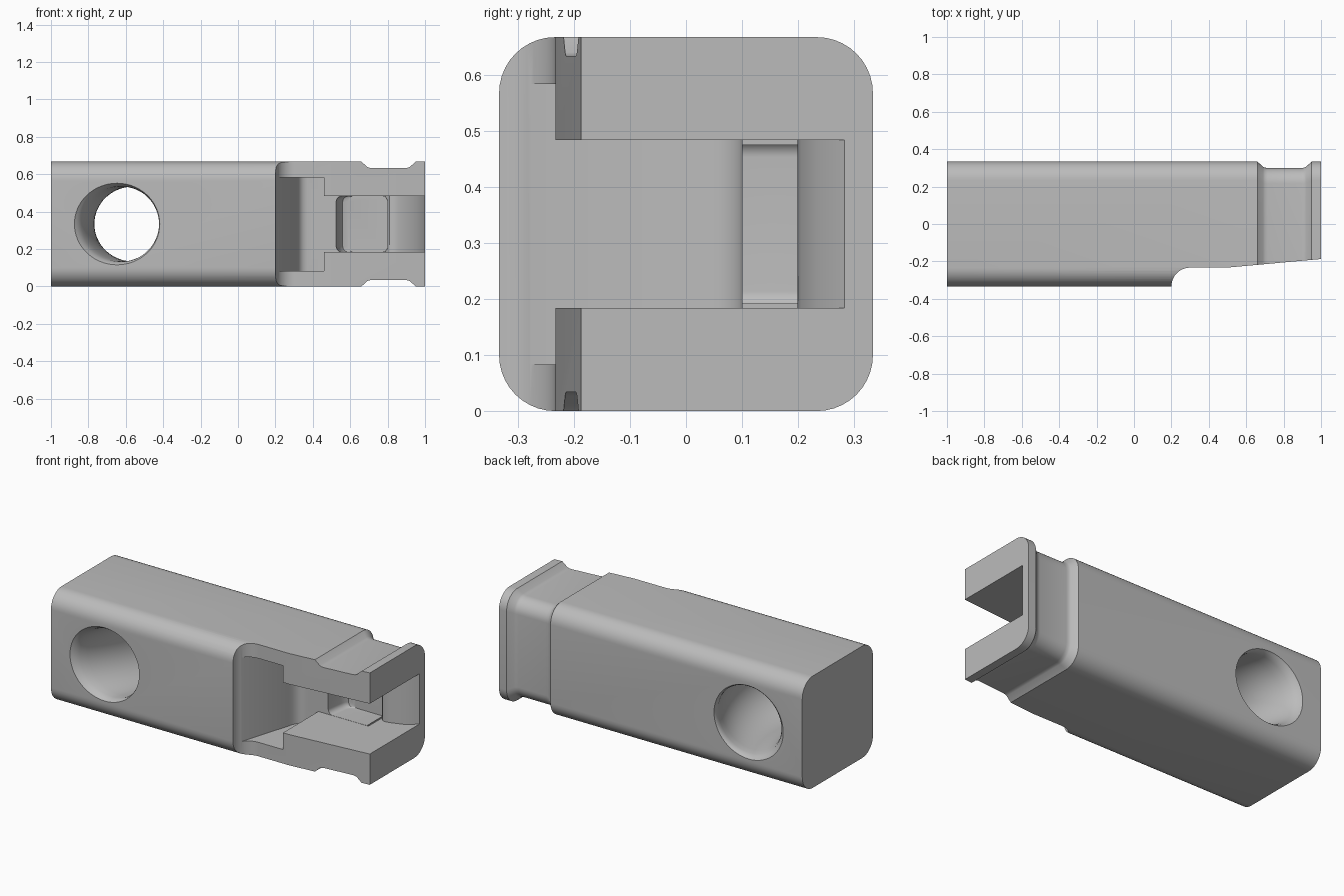
import bpy, bmesh
from math import sin, cos, pi

if "Cube" in bpy.data.objects:
    bpy.data.objects.remove(bpy.data.objects["Cube"])

HALF = 1 / 3          # half width of the square bar
MID = HALF            # height of the bar axis

grey = bpy.data.materials.new("plain grey")
grey.use_nodes = True
colour = (0.5, 0.5, 0.5, 1)
grey.diffuse_color = colour
grey.node_tree.nodes["Principled BSDF"].inputs["Base Color"].default_value = colour


def loft(name, rings):
    """Closed solid through rings that share a point count."""
    bm = bmesh.new()
    rows = [[bm.verts.new(p) for p in ring] for ring in rings]
    n = len(rows[0])
    for a, b in zip(rows, rows[1:]):
        for i in range(n):
            j = (i + 1) % n
            bm.faces.new((a[i], a[j], b[j], b[i]))
    bm.faces.new(rows[0])
    bm.faces.new(rows[-1])
    bmesh.ops.recalc_face_normals(bm, faces=bm.faces)
    mesh = bpy.data.meshes.new(name)
    bm.to_mesh(mesh)
    bm.free()
    mesh.materials.append(grey)
    obj = bpy.data.objects.new(name, mesh)
    bpy.context.collection.objects.link(obj)
    return obj


def prism(name, outline, half_height):
    """Plan outline extruded evenly above and below the bar axis."""
    return loft(name, [[(x, y, MID + s * half_height) for x, y in outline]
                       for s in (-1, 1)])


def rounded_rect(u0, u1, v0, v1, r, steps=10):
    pts = []
    corners = ((u1 - r, v1 - r), (u0 + r, v1 - r), (u0 + r, v0 + r), (u1 - r, v0 + r))
    for k, (cu, cv) in enumerate(corners):
        for i in range(steps + 1):
            a = (k + i / steps) * pi / 2
            pts.append((cu + r * cos(a), cv + r * sin(a)))
    return pts


def arc(cx, cy, r, a0, a1, steps=12):
    angles = [a0 + (a1 - a0) * i / steps for i in range(steps + 1)]
    return [(cx + r * cos(a), cy + r * sin(a)) for a in angles]


# Rounded square bar with a recessed neck near its end
neck = [(-1, 0), (0.66, 0), (0.69, 0.027), (0.7, 0.032), (0.715, 0.034),
        (0.895, 0.034), (0.91, 0.032), (0.92, 0.027), (0.95, 0), (1, 0)]
bar = loft("lock_bolt", [
    [(x, y, MID + z) for y, z in
     rounded_rect(d - HALF, HALF - d, d - HALF, HALF - d, 0.1 - d / 2)]
    for x, d in neck])

# Front relief: quarter round, flat, then a slight taper
relief = prism("front_relief_cutter",
               [(0.2, -0.5)] + arc(0.3, -HALF, 0.1, pi, pi / 2)
               + [(0.5, -0.233), (1.1, -0.178), (1.1, -0.5)], 0.5)

# Wide pocket with a sloping end wall and a filleted floor
pocket = prism("wide_pocket_cutter",
               [(0.18, -0.4), (0.312, 0.03), (0.318, 0.055), (0.33, 0.08),
                (0.348, 0.095), (0.37, 0.1), (0.46, 0.1), (0.46, -0.4)], 0.25)

# Narrow slot, open at the end, with a ramped lip
slot = prism("slot_cutter",
             [(0.4, -0.4), (0.4, 0.1), (0.79, 0.1), (0.79, 0.23), (0.8, 0.215),
              (0.81, 0.204), (0.83, 0.199), (0.86, 0.205), (0.95, 0.235),
              (1, 0.283), (1.1, 0.38), (1.1, -0.4)], 0.15)

# Deep recess in the slot, corners rounded in elevation
recess = loft("recess_cutter", [
    [(x, y, MID + z) for x, z in rounded_rect(x0, 0.8, -0.149, 0.149, 0.03)]
    for x0, y in ((0.525, 0), (0.525, 0.1), (0.54, 0.2), (0.548, 0.225),
                  (0.56, 0.242), (0.585, 0.25))])


# Bowed cross hole with softened rims
def hole_ring(y, flare, steps=64):
    cx = -0.56 - 0.07 * (y / 0.3) ** 2
    return [(cx + (0.208 + flare) * cos(2 * pi * i / steps), y,
             MID + (0.2 + flare * 0.9) * sin(2 * pi * i / steps))
            for i in range(steps)]


rim = [(0.34, 0.025), (0.333, 0.02), (0.325, 0.013), (0.313, 0.006), (0.295, 0.001)]
inner = [(0.25 - 0.05 * i, 0) for i in range(11)]
stations = rim + inner + [(-y, f) for y, f in reversed(rim)]
hole = loft("cross_hole_cutter", [hole_ring(y, f) for y, f in stations])

# Cut everything out of the bar
bpy.ops.object.select_all(action="DESELECT")
bpy.context.view_layer.objects.active = bar
bar.select_set(True)
for cutter in (relief, pocket, slot, recess, hole):
    mod = bar.modifiers.new(cutter.name, "BOOLEAN")
    mod.operation = "DIFFERENCE"
    mod.solver = "EXACT"
    mod.object = cutter
    bpy.ops.object.modifier_apply(modifier=mod.name)
    bpy.data.objects.remove(cutter)

bpy.ops.object.shade_smooth_by_angle(angle=pi / 6)
